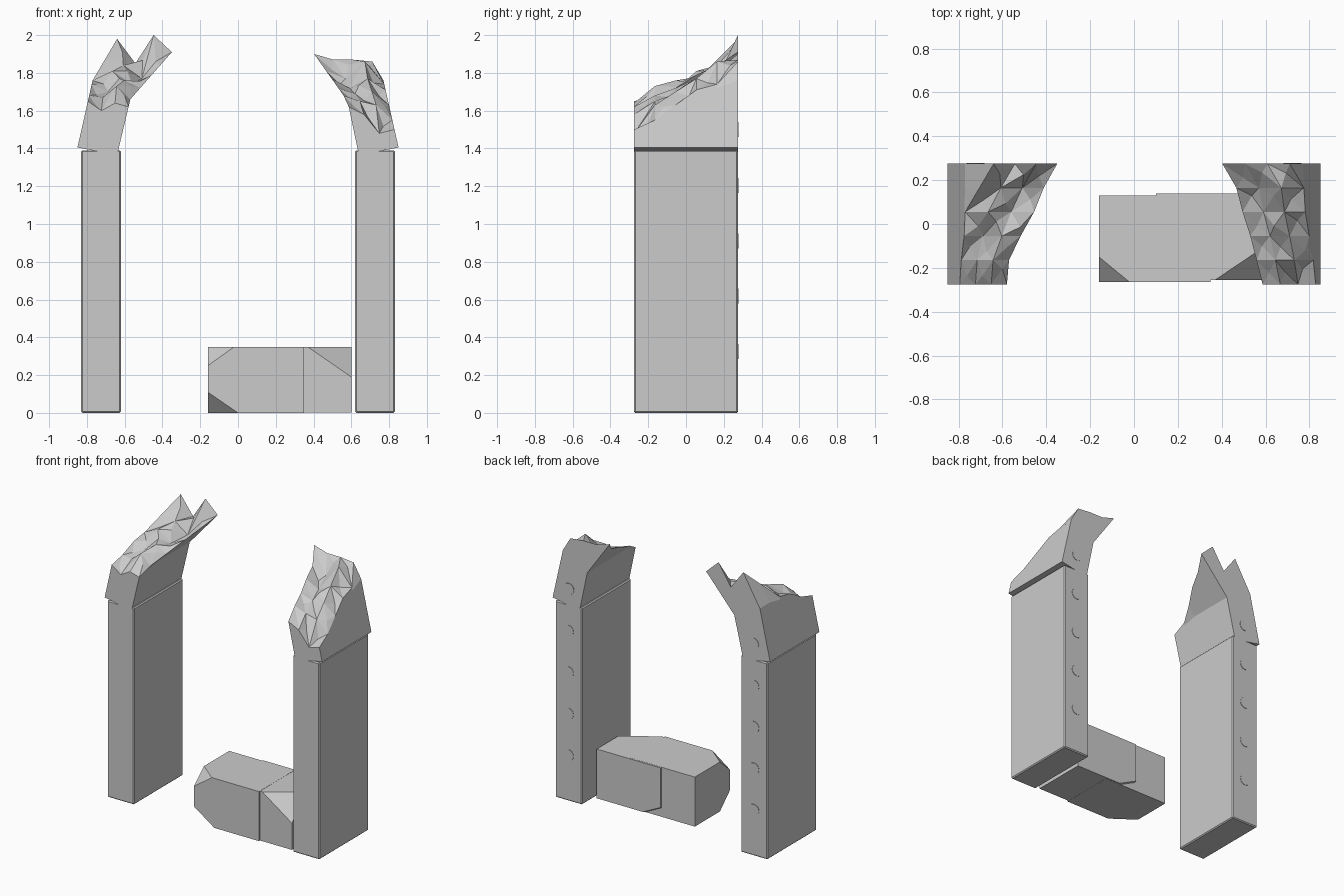
import bpy, bmesh, random
from mathutils import Vector

if "Cube" in bpy.data.objects:
    bpy.data.objects.remove(bpy.data.objects["Cube"])

random.seed(4)
HALF = 0.275                                  # half depth of the arch


def finish(name, bm):
    bmesh.ops.recalc_face_normals(bm, faces=bm.faces)
    me = bpy.data.meshes.new(name)
    bm.to_mesh(me)
    bm.free()
    ob = bpy.data.objects.new(name, me)
    bpy.context.collection.objects.link(ob)
    return ob


def box(lo, hi):
    bm = bmesh.new()
    bmesh.ops.create_cube(bm, size=1)
    for v in bm.verts:
        v.co = [lo[i] + (v.co[i] + 0.5) * (hi[i] - lo[i]) for i in range(3)]
    return bm


def path_x(path, z):
    """x on a polyline of (x, z) points at height z, extrapolating the ends."""
    for (x0, z0), (x1, z1) in zip(path, path[1:]):
        if z <= z1 or (x1, z1) == path[-1]:
            return x0 + (x1 - x0) * (z - z0) / (z1 - z0)


def chip(bm, a, b, c):
    """Slice off the corner beyond the plane through three points."""
    a, b, c = Vector(a), Vector(b), Vector(c)
    n = (b - a).cross(c - a).normalized()
    mid = sum((v.co for v in bm.verts), Vector()) / len(bm.verts)
    if n.dot(mid - a) > 0:
        n = -n
    r = bmesh.ops.bisect_plane(bm, geom=bm.verts[:] + bm.edges[:] + bm.faces[:],
                               plane_co=a, plane_no=n, clear_outer=True)
    cut = [e for e in r["geom_cut"] if isinstance(e, bmesh.types.BMEdge)]
    bmesh.ops.contextual_create(bm, geom=cut)


def pillar(side, s):
    bm = box((min(s * 0.62, s * 0.83), -HALF, 0), (max(s * 0.62, s * 0.83), HALF, 1.39))
    ob = finish(side + "_pillar", bm)
    mod = ob.modifiers.new("worn_edges", "BEVEL")
    mod.width = 0.007
    mod.segments = 1


def broken_top(side, s, outer, inner, rows):
    """Leaning arch block; each row holds the break heights from outer to inner face."""
    bm = bmesh.new()
    rings = []
    for i, row in enumerate(rows):
        y = -HALF + 2 * HALF * i / (len(rows) - 1)
        xo, xi = path_x(outer, row[0]), path_x(inner, row[-1])
        ko, ki = min(1.76, row[0] - 0.02), min(inner[1][1], row[-1] - 0.02)
        pts = [outer[0], (path_x(outer, ko), ko)]
        pts += [(xo + (xi - xo) * k / 3, z) for k, z in enumerate(row)]
        pts += [(path_x(inner, ki), ki), inner[0]]
        rings.append([bm.verts.new((s * x, y, z)) for x, z in pts])
    jagged = []
    n = len(rings[0])
    for a, b in zip(rings, rings[1:]):
        for k in range(n):
            f = bm.faces.new((a[k], a[(k + 1) % n], b[(k + 1) % n], b[k]))
            if 2 <= k <= 4:
                jagged.append(f)
    bm.faces.new(rings[0])
    bm.faces.new(rings[-1])
    # splinter the broken surface into shards
    for v in bmesh.ops.poke(bm, faces=jagged)["verts"]:
        v.co += Vector((random.uniform(-.015, .015), random.uniform(-.02, .02),
                        random.uniform(-.03, .025)))
    finish(side + "_broken_arch_block", bm)


def back_studs(side, s):
    """Nearly flush round plugs up the back face."""
    for i, (x, z) in enumerate([(0.725, 0.325 + 0.293 * k) for k in range(4)] + [(0.722, 1.50)]):
        bpy.ops.mesh.primitive_cylinder_add(vertices=12, radius=0.04, depth=0.012,
                                            location=(s * x, HALF - 0.003, z),
                                            rotation=(1.570796, 0, 0))
        bpy.context.object.name = f"{side}_back_stud_{i + 1}"


outer = [(0.85, 1.405), (0.77, 1.76), (0.64, 1.98)]
left_rows = [(1.65, 1.60, 1.64, 1.62), (1.68, 1.67, 1.73, 1.66), (1.74, 1.70, 1.76, 1.72),
             (1.76, 1.81, 1.74, 1.79), (1.87, 1.84, 1.77, 1.84), (1.98, 1.85, 2.00, 1.91)]
right_rows = [(1.50, 1.48, 1.58, 1.62), (1.55, 1.63, 1.65, 1.68), (1.63, 1.70, 1.69, 1.72),
              (1.71, 1.77, 1.72, 1.77), (1.74, 1.86, 1.77, 1.81), (1.86, 1.87, 1.87, 1.90)]

for side, s, rows, inner in (
        ("left", -1, left_rows, [(0.64, 1.365), (0.57, 1.66), (0.35, 1.91)]),
        ("right", 1, right_rows, [(0.64, 1.365), (0.58, 1.65), (0.41, 1.89)])):
    pillar(side, s)
    broken_top(side, s, outer, inner, rows)
    back_studs(side, s)

# fallen stone: two overlapping halves with chipped corners
bm = box((-0.16, -0.265, 0), (0.35, 0.13, 0.35))
chip(bm, (-0.02, -0.265, 0.35), (-0.16, -0.15, 0.35), (-0.16, -0.265, 0.25))
chip(bm, (0.0, -0.265, 0), (-0.16, -0.15, 0), (-0.16, -0.265, 0.11))
finish("fallen_stone_left_half", bm)

bm = box((0.10, -0.255, 0.001), (0.60, 0.14, 0.349))
chip(bm, (0.37, -0.255, 0.349), (0.60, -0.10, 0.349), (0.60, -0.255, 0.19))
chip(bm, (0.10, 0.14, 0.07), (0.24, 0.14, 0.001), (0.10, 0.04, 0.001))
finish("fallen_stone_right_half", bm)
